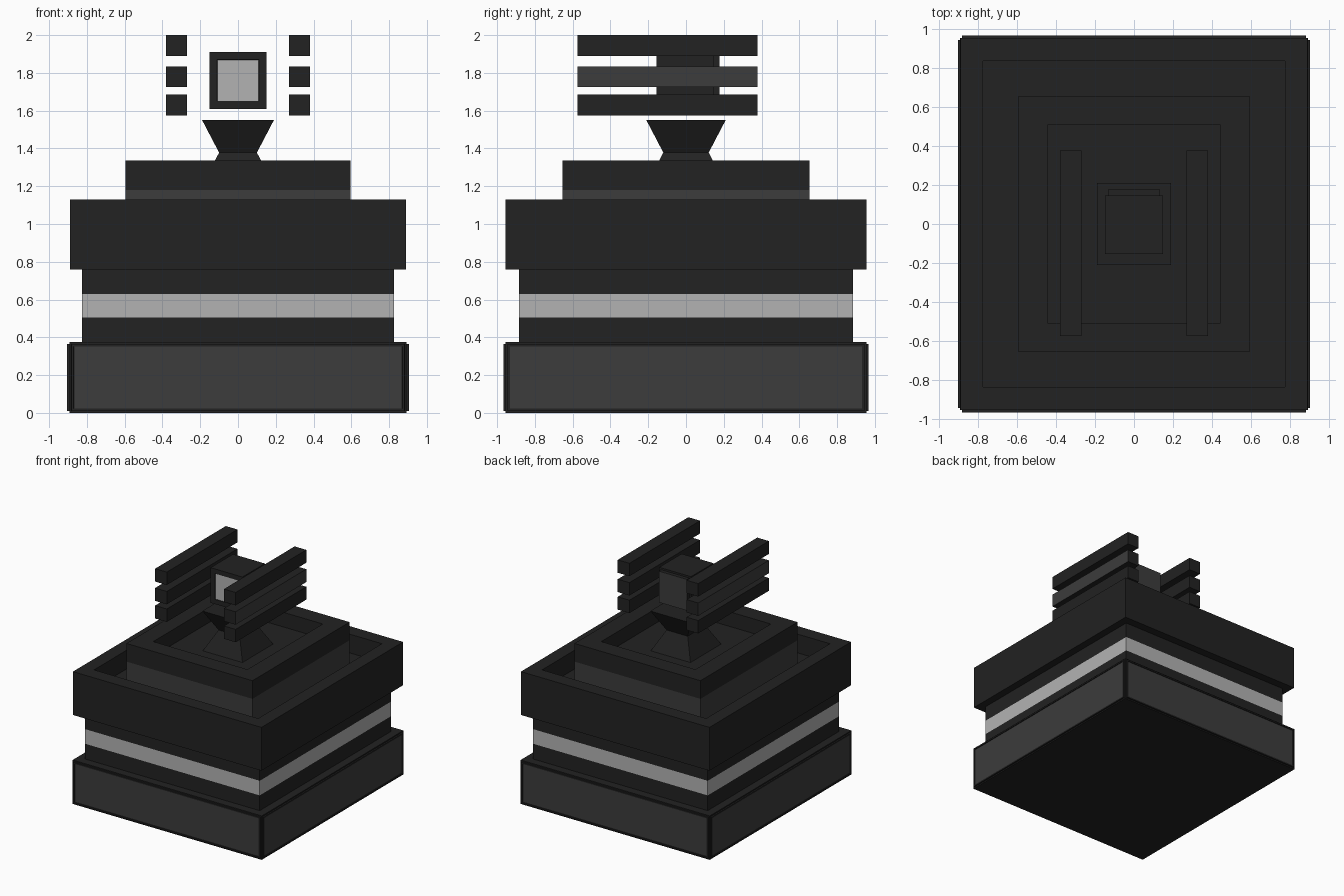
import bpy, bmesh
from mathutils import Vector

if "Cube" in bpy.data.objects:
    bpy.data.objects.remove(bpy.data.objects["Cube"])


def material(name, v):
    m = bpy.data.materials.new(name)
    m.diffuse_color = (v, v, v, 1)
    m.use_nodes = True
    m.node_tree.nodes["Principled BSDF"].inputs["Base Color"].default_value = m.diffuse_color
    return m


MATS = [material("dark", 0.016), material("mid_grey", 0.045), material("pale", 0.45)]
DARK, MID, PALE = range(3)


def finish(name, bm):
    bmesh.ops.recalc_face_normals(bm, faces=bm.faces[:])
    me = bpy.data.meshes.new(name)
    bm.to_mesh(me)
    bm.free()
    for m in MATS:
        me.materials.append(m)
    ob = bpy.data.objects.new(name, me)
    bpy.context.collection.objects.link(ob)
    return ob


def loft(name, rings):
    """Closed skin over rectangular rings (half x, half y, z, material of the wall above)."""
    bm = bmesh.new()
    loops = [[bm.verts.new((sx * hx, sy * hy, z))
              for sx, sy in ((-1, -1), (1, -1), (1, 1), (-1, 1))]
             for hx, hy, z, _ in rings]
    bm.faces.new(loops[0][::-1])
    for a, b, ring in zip(loops, loops[1:], rings):
        for i in range(4):
            j = (i + 1) % 4
            bm.faces.new((a[i], a[j], b[j], b[i])).material_index = ring[3]
    bm.faces.new(loops[-1])
    return finish(name, bm)


def box_bm(lo, hi):
    bm = bmesh.new()
    lo, hi = Vector(lo), Vector(hi)
    bmesh.ops.create_cube(bm, size=1)
    for v in bm.verts:
        v.co = [lo[i] + (v.co[i] + 0.5) * (hi[i] - lo[i]) for i in range(3)]
    bm.normal_update()
    return bm


def facing(bm, direction):
    return [f for f in bm.faces if f.normal.dot(Vector(direction)) > 0.9]


def panel(bm, face, steps, mat):
    """Repeated inset then raise (thickness, depth); the last face gets the material."""
    for thickness, depth in steps:
        bm.normal_update()
        bmesh.ops.inset_region(bm, faces=[face], thickness=thickness, use_even_offset=True)
        n = face.normal.copy()
        if depth:
            bmesh.ops.inset_region(bm, faces=[face], thickness=0.001, use_even_offset=True)
            for v in face.verts:
                v.co += n * depth
    face.material_index = mat


# Base plinth with a framed panel on each side
bm = box_bm((-0.893, -0.955, 0), (0.893, 0.955, 0.375))
sides = [f for f in bm.faces if abs(f.normal.z) < 0.1]
for f in sides:
    panel(bm, f, ((0.010, 0.011), (0.012, -0.006)), MID)
finish("base", bm)

# Waist with pale band
loft("waist", [(0.825, 0.885, 0.37, DARK), (0.825, 0.885, 0.505, PALE),
               (0.825, 0.885, 0.63, DARK), (0.825, 0.885, 0.765, DARK)])

# Upper tray, hollow on top
loft("upper_tray", [(0.89, 0.955, 0.76, DARK), (0.89, 0.955, 1.13, DARK),
                    (0.775, 0.835, 1.13, DARK), (0.775, 0.835, 0.97, DARK)])

# Inner tier with its own recess
loft("inner_tier", [(0.595, 0.655, 0.97, MID), (0.595, 0.655, 1.18, DARK),
                    (0.595, 0.655, 1.335, DARK), (0.445, 0.508, 1.335, DARK),
                    (0.445, 0.508, 1.21, DARK)])

# Hourglass stand
loft("stand", [(0.19, 0.21, 1.205, DARK), (0.1, 0.12, 1.378, DARK),
               (0.19, 0.21, 1.55, DARK)])

# Head block with pale screen in front and raised plate behind
bm = box_bm((-0.15, -0.155, 1.61), (0.15, 0.147, 1.91))
front, back = facing(bm, (0, -1, 0))[0], facing(bm, (0, 1, 0))[0]
panel(bm, front, ((0.04, -0.005),), PALE)
panel(bm, back, ((0.016, 0.03),), MID)
finish("head", bm)

# Three floating rails on each side; outer face of the middle one is lighter
for side, label in ((-1, "left"), (1, "right")):
    for i, z in enumerate((1.575, 1.725, 1.89)):
        x0, x1 = sorted((side * 0.27, side * 0.38))
        bm = box_bm((x0, -0.575, z), (x1, 0.378, z + 0.11))
        if i == 1:
            facing(bm, (side, 0, 0))[0].material_index = MID
        finish(f"{label}_rail_{i + 1}", bm)
